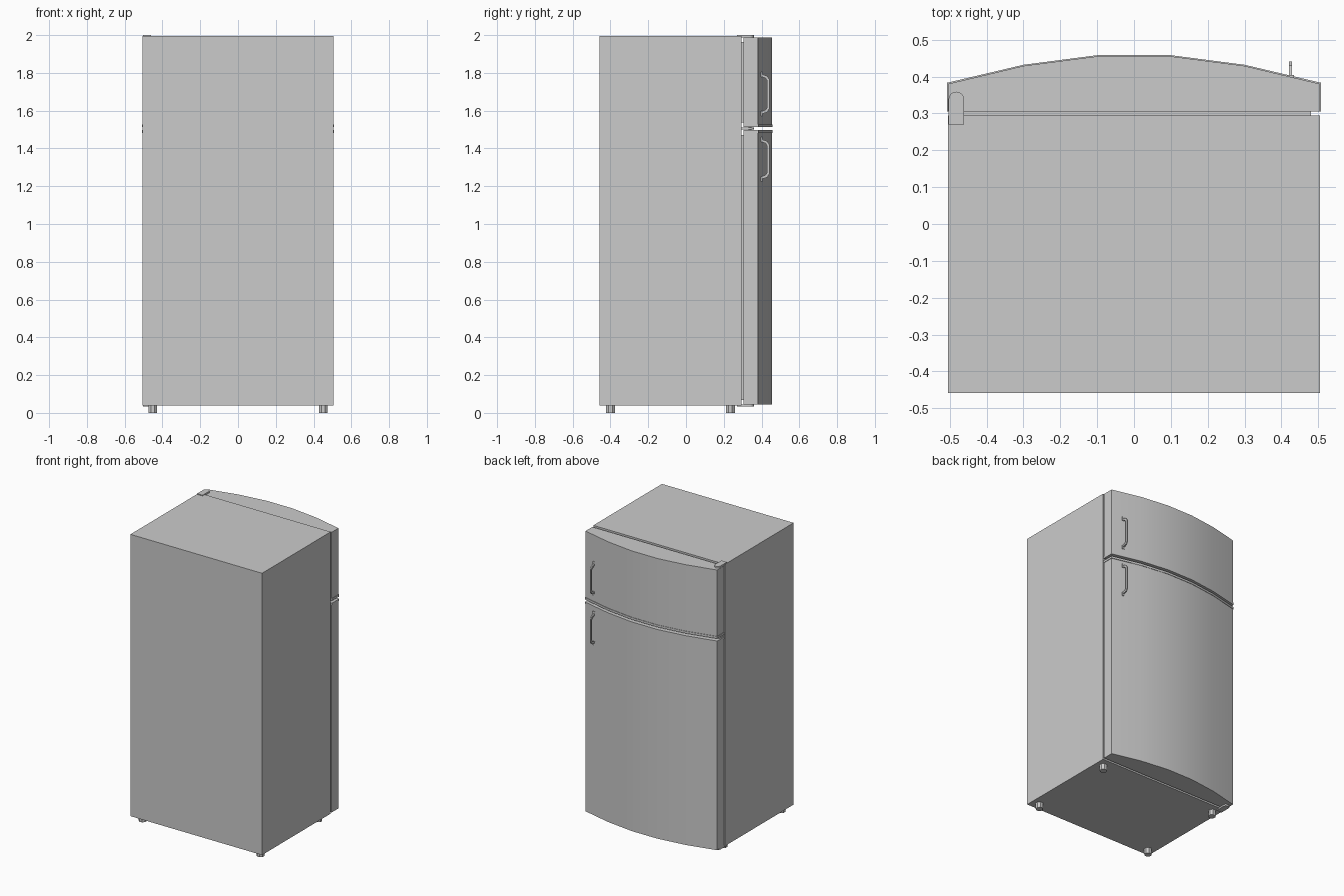
import bpy, bmesh, math
from mathutils import Vector

if "Cube" in bpy.data.objects:
    bpy.data.objects.remove(bpy.data.objects["Cube"])


def finish(bm, name, smooth=False):
    bmesh.ops.recalc_face_normals(bm, faces=bm.faces)
    mesh = bpy.data.meshes.new(name)
    bm.to_mesh(mesh)
    bm.free()
    ob = bpy.data.objects.new(name, mesh)
    bpy.context.collection.objects.link(ob)
    if smooth:
        bpy.ops.object.select_all(action='DESELECT')
        ob.select_set(True)
        bpy.context.view_layer.objects.active = ob
        bpy.ops.object.shade_smooth_by_angle(angle=math.radians(30))
    return ob


def prism(name, points, offset, smooth=False):
    """Extrude a closed planar outline along offset."""
    bm = bmesh.new()
    face = bm.faces.new([bm.verts.new(p) for p in points])
    ext = bmesh.ops.extrude_face_region(bm, geom=[face], use_keep_orig=True)
    verts = [g for g in ext['geom'] if isinstance(g, bmesh.types.BMVert)]
    bmesh.ops.translate(bm, verts=verts, vec=Vector(offset))
    return finish(bm, name, smooth)


def slab(name, outline, z0, z1, smooth=False):
    return prism(name, [(x, y, z0) for x, y in outline], (0, 0, z1 - z0), smooth)


def box(name, x0, x1, y0, y1, z0, z1):
    return slab(name, [(x0, y0), (x1, y0), (x1, y1), (x0, y1)], z0, z1)


def door_outline(grow=0.0):
    half = [(0.505 + grow, 0.305), (0.505 + grow, 0.38 + grow),
            (0.30, 0.429 + grow), (0.10, 0.455 + grow)]
    return half + [(-x, y) for x, y in reversed(half)]


# Cabinet
box("cabinet", -0.505, 0.505, -0.458, 0.295, 0.04, 1.995)

# Bowed doors with gaskets behind them
for name, z0, z1 in (("fridge", 0.044, 1.482), ("freezer", 1.528, 1.988)):
    slab(name + "_door", door_outline(), z0, z1, True)
box("fridge_gasket", -0.48, 0.48, 0.295, 0.305, 0.068, 1.472)
box("freezer_gasket", -0.48, 0.48, 0.295, 0.305, 1.538, 1.964)

# Slightly proud trim strips either side of the gap
slab("fridge_door_trim", door_outline(0.003), 1.482, 1.497, True)
slab("freezer_door_trim", door_outline(0.003), 1.513, 1.528, True)

# Hinge plates with rounded ends
cx, cy, r = -0.482, 0.338, 0.021
arc = [(cx + r * math.cos(math.pi * i / 10), cy + r * math.sin(math.pi * i / 10))
       for i in range(11)]
for name, y0, z0, z1 in (("top", 0.27, 1.988, 2.0), ("middle", 0.29, 1.5, 1.51),
                         ("bottom", 0.27, 0.033, 0.044)):
    slab(name + "_hinge", [(cx - r, y0), (cx + r, y0)] + arc, z0, z1)
    # Hinge pin
    if name == "middle":
        slab("middle_hinge_pin",
             [(cx + 0.008 * math.cos(math.pi * i / 4), cy + 0.008 * math.sin(math.pi * i / 4))
              for i in range(8)], 1.49, 1.52)

# Handles: bent bar and two mounting plates each
bar = [(0.398, 0.106), (0.430, 0.096), (0.441, 0.078)]
inner = [(0.398, 0.092), (0.421, 0.084), (0.428, 0.073)]
for name, zc in (("fridge", 1.343), ("freezer", 1.688)):
    outline = bar + [(y, -z) for y, z in reversed(bar)]
    outline += [(y, -z) for y, z in inner] + list(reversed(inner))
    prism(name + "_handle", [(0.420, y, zc + z) for y, z in outline], (0.009, 0, 0))
    for tag, s in (("upper", 1), ("lower", -1)):
        z = zc + s * 0.104
        box(f"{name}_handle_{tag}_mount", 0.417, 0.434, 0.392, 0.404, z - 0.013, z + 0.013)

# Feet
for i, (x, y) in enumerate([(sx * 0.452, y) for sx in (-1, 1) for y in (-0.40, 0.235)]):
    ring = [(x + 0.025 * math.cos(math.pi * (k + 0.5) / 4),
             y + 0.025 * math.sin(math.pi * (k + 0.5) / 4)) for k in range(8)]
    slab(f"foot_{i + 1}", ring, 0.0, 0.04)
